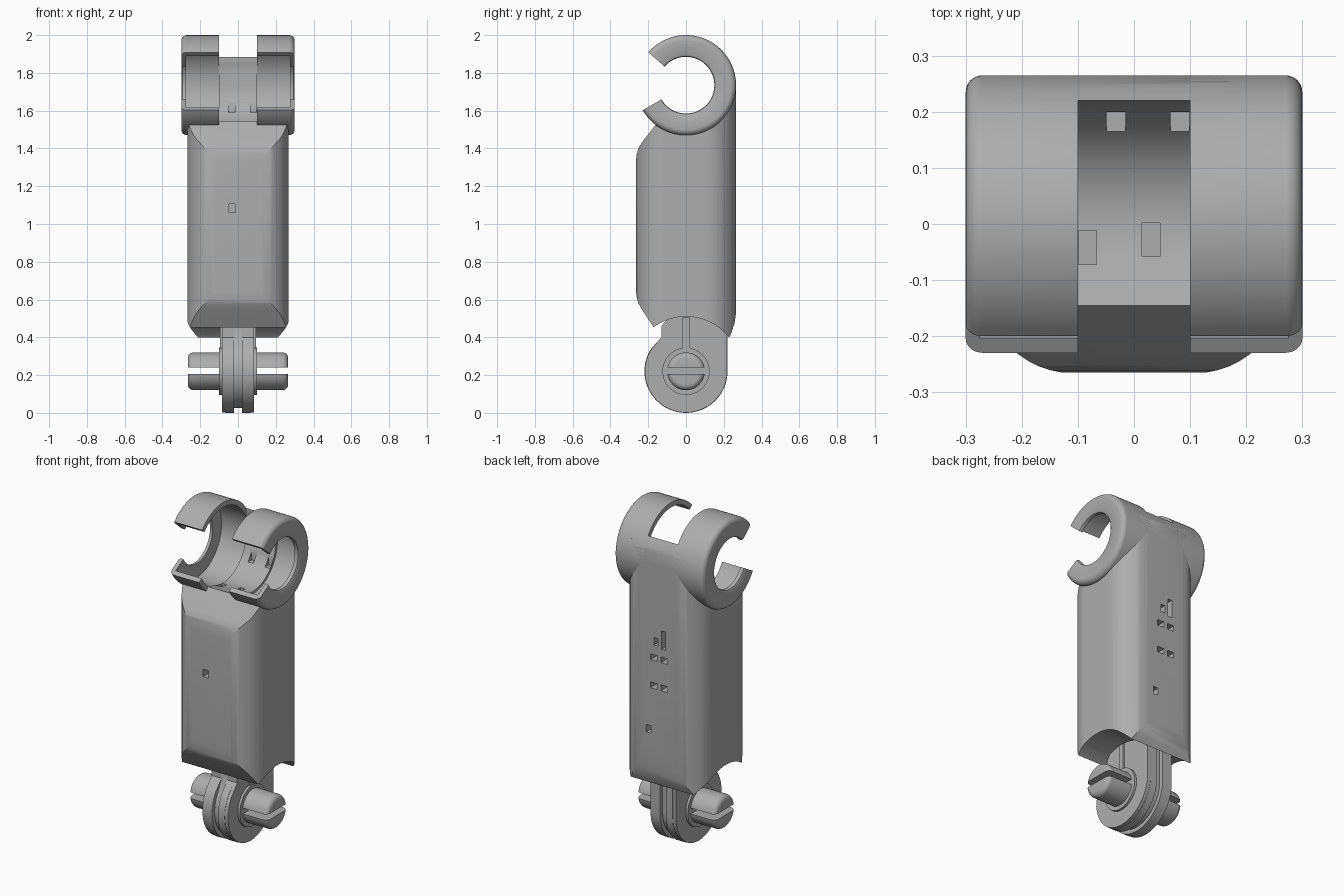
import bpy, bmesh
from math import sin, cos, radians
from mathutils import Vector

if "Cube" in bpy.data.objects:
    bpy.data.objects.remove(bpy.data.objects["Cube"])

GREY = 0.42
mat = bpy.data.materials.new("grey plastic")
mat.use_nodes = True
mat.diffuse_color = (GREY, GREY, GREY, 1)
mat.node_tree.nodes["Principled BSDF"].inputs["Base Color"].default_value = (GREY, GREY, GREY, 1)

CLIP_Z = 1.735    # axis height of the clip
HINGE_Z = 0.22    # axis height of the hinge


def arc(cy, cz, r, a0, a1, n=24):
    """Points on an arc in degrees."""
    return [(cy + r * cos(radians(a0 + (a1 - a0) * i / n)),
             cz + r * sin(radians(a0 + (a1 - a0) * i / n))) for i in range(n + 1)]


def finish(name, bm):
    bmesh.ops.recalc_face_normals(bm, faces=bm.faces)
    mesh = bpy.data.meshes.new(name)
    bm.to_mesh(mesh)
    bm.free()
    obj = bpy.data.objects.new(name, mesh)
    bpy.context.collection.objects.link(obj)
    mesh.materials.append(mat)
    return obj


def prism(name, pts, lo, hi, axis="x"):
    """Extrude a flat profile: (y, z) along x, or (x, y) along z."""
    bm = bmesh.new()
    place = (lambda p, t: (t, *p)) if axis == "x" else (lambda p, t: (*p, t))
    face = bm.faces.new([bm.verts.new(place(p, lo)) for p in pts])
    geom = bmesh.ops.extrude_face_region(bm, geom=[face])["geom"]
    shift = Vector((hi - lo, 0, 0) if axis == "x" else (0, 0, hi - lo))
    bmesh.ops.translate(bm, vec=shift, verts=[g for g in geom if isinstance(g, bmesh.types.BMVert)])
    return finish(name, bm)


def box(name, x, y, z):
    return prism(name, [(y[0], z[0]), (y[1], z[0]), (y[1], z[1]), (y[0], z[1])], *x)


def lathe(name, section, cz, a0, a1, n):
    """Sweep an (x, radius) section around an x axis at height cz."""
    bm = bmesh.new()
    rings = []
    for _, (c, s) in enumerate(arc(0, 0, 1, a0, a1, n)):
        rings.append([bm.verts.new((x, r * c, cz + r * s)) for x, r in section])
    k = len(section)
    for a, b in zip(rings, rings[1:]):
        for i in range(k):
            j = (i + 1) % k
            bm.faces.new((a[i], a[j], b[j], b[i]))
    if a1 - a0 < 360:
        bm.faces.new(rings[0])
        bm.faces.new(rings[-1])
    bmesh.ops.remove_doubles(bm, verts=bm.verts, dist=1e-5)
    return finish(name, bm)


def boolean(obj, other, operation="DIFFERENCE"):
    mod = obj.modifiers.new("cut", "BOOLEAN")
    mod.operation, mod.object, mod.solver = operation, other, "EXACT"
    bpy.context.view_layer.objects.active = obj
    bpy.ops.object.modifier_apply(modifier=mod.name)
    bpy.data.objects.remove(other)


def smooth(obj):
    bpy.ops.object.select_all(action="DESELECT")
    obj.select_set(True)
    bpy.context.view_layer.objects.active = obj
    bpy.ops.object.shade_smooth_by_angle(angle=radians(30))


# Body: side profile with the saddle on top, intersected with a rounded column
side = arc(0, CLIP_Z, 0.265, 0, 34, 8)
side += [(0.22, 1.80)] + arc(0, CLIP_Z, 0.22, 0, -106, 24)
side += [(-0.145, 1.546), (-0.235, 1.43), (-0.252, 1.40), (-0.262, 1.365), (-0.265, 1.33),
         (-0.265, 0.65), (-0.262, 0.615), (-0.252, 0.58), (-0.235, 0.55), (-0.13, 0.39),
         (0.225, 0.39), (0.243, 0.43), (0.258, 0.48), (0.265, 0.53)]
body = prism("body", side, -0.3, 0.3)
R, W, D = 0.16, 0.268, 0.266
column = []
for sx, sy, a in ((1, 1, 0), (-1, 1, 90), (-1, -1, 180), (1, -1, 270)):
    column += arc(sx * (W - R), sy * (D - R), R, a, a + 90, 12)
boolean(body, prism("column", column, 0.2, 2.2, "z"), "INTERSECT")

# Room for the hinge below and the clip bores above
boolean(body, prism("hinge_room", arc(0, HINGE_Z, 0.29, 0, 360, 64)[:-1], -0.4, 0.4))
for s in (-1, 1):
    lo, hi = sorted((0.1 * s, 0.35 * s))
    boolean(body, prism("bore", arc(0, CLIP_Z, 0.245, 0, 360, 64)[:-1], lo, hi))

# Small slots: x centre, z centre, width, height
back_slots = [(-0.035, 1.30, 0.028, 0.11), (0.015, 1.28, 0.028, 0.045),
              (0.03, 1.18, 0.045, 0.035), (-0.04, 1.18, 0.045, 0.035),
              (0.03, 1.01, 0.045, 0.035), (-0.04, 1.01, 0.045, 0.035),
              (0.065, 0.74, 0.032, 0.045)]
for x, z, w, h in back_slots:
    boolean(body, box("slot", (x - w / 2, x + w / 2), (0.2, 0.3), (z - h / 2, z + h / 2)))
boolean(body, box("slot", (-0.048, -0.013), (-0.3, -0.2), (1.06, 1.105)))
for x, y in ((0.03, -0.028), (-0.083, -0.042)):
    boolean(body, box("slot", (x - 0.016, x + 0.016), (y - 0.03, y + 0.03), (1.46, 1.6)))
for x in (-0.032, 0.082):
    boolean(body, box("slot", (x - 0.017, x + 0.017), (0.1, 0.2), (1.59, 1.645)))
smooth(body)

# Clip: a thin open ring each side with a lip at its outer end
for s, label in ((1, "left"), (-1, "right")):
    section = [(0.1, 0.235), (0.1, 0.265)] + arc(0.27, 0.235, 0.03, 90, 0, 8)
    section += [(0.3, 0.162), (0.295, 0.153), (0.288, 0.15), (0.275, 0.15), (0.275, 0.235)]
    ring = lathe(label + "_clip_ring", [(s * x, r) for x, r in section], CLIP_Z, -150, 139, 72)
    smooth(ring)

# Hinge tongue: two fins and a thinner core between them


def tongue(r):
    return arc(0, HINGE_Z, r, 0, -213, 48) + [(-0.13, 0.40), (-0.13, 0.46), (-0.08, 0.52), (0.08, 0.52), (r, 0.44)]


smooth(prism("hinge_core", tongue(0.195), -0.022, 0.022))
for s, label in ((1, "left"), (-1, "right")):
    lo, hi = sorted((0.02 * s, 0.065 * s))
    smooth(prism(label + "_hinge_fin", tongue(0.22), lo, hi))
    lo, hi = sorted((0.06 * s, 0.086 * s))
    smooth(prism(label + "_hinge_cheek", tongue(0.218), lo, hi))
    lo, hi = sorted((0.08 * s, 0.1 * s))
    smooth(prism(label + "_hinge_collar", arc(0, HINGE_Z, 0.125, 0, 360, 48)[:-1], lo, hi))
    lo, hi = sorted((0.08 * s, 0.094 * s))
    box(label + "_hinge_rib", (lo, hi), (-0.018, 0.02), (0.3, 0.505))

# Hinge pin: rounded ends, split by a slot on each side
half = [(0.0, 0.1)] + arc(0.235, 0.07, 0.03, 90, 0, 8) + [(0.265, 0.0)]
section = [(-x, r) for x, r in reversed(half)] + half[1:]
pin = lathe("hinge_pin", section, HINGE_Z, 0, 360, 48)
for s in (-1, 1):
    lo, hi = sorted((0.1 * s, 0.3 * s))
    boolean(pin, box("pin_slot", (lo, hi), (-0.2, 0.2), (0.205, 0.24)))
smooth(pin)
